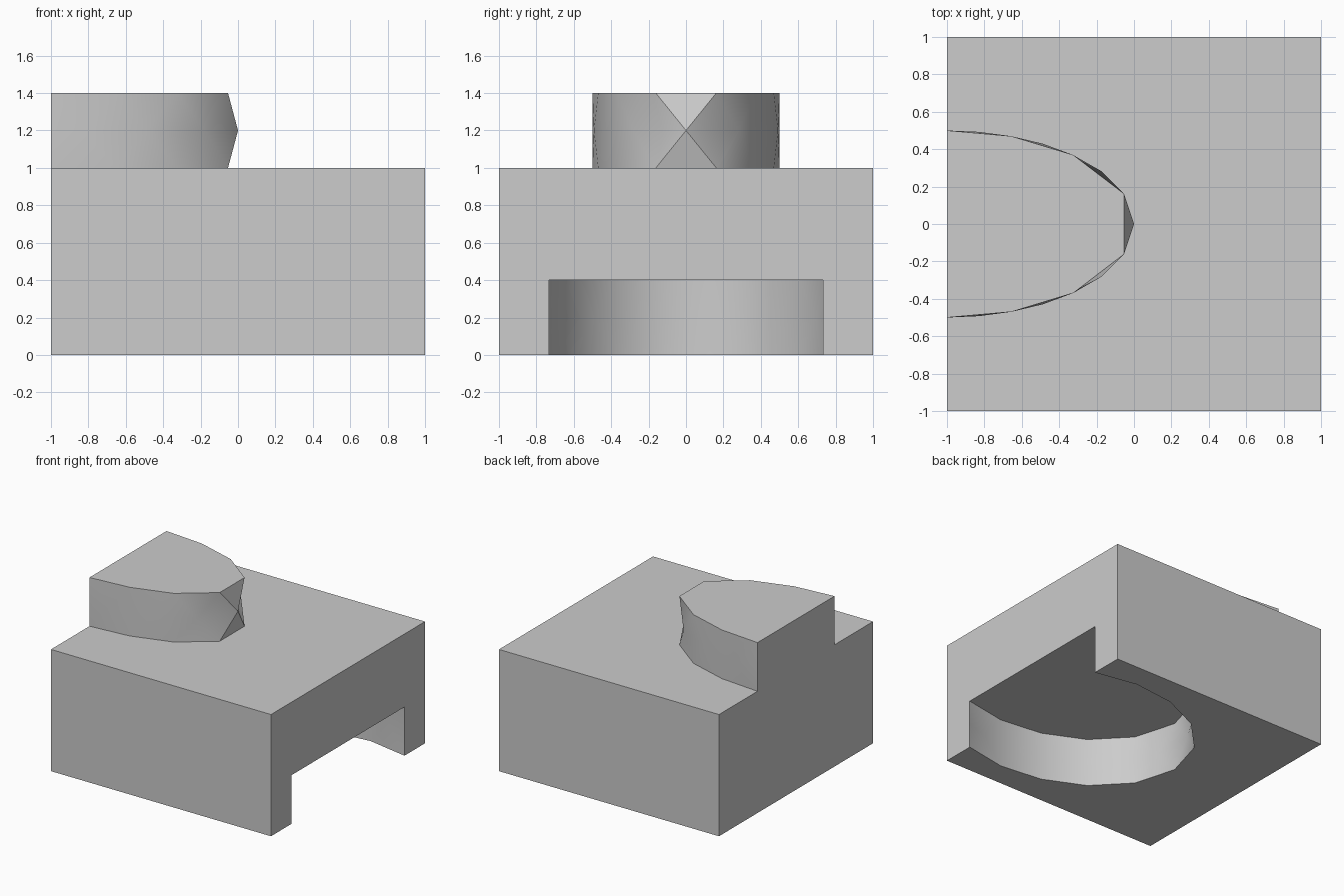
import bpy, bmesh
from math import cos, sin, acos, pi, dist, radians

cube = bpy.data.objects.get("Cube")
if cube:
    bpy.data.objects.remove(cube, do_unlink=True)


def even_arc(centre_x, rx, ry, side, end_angle, count):
    """Points evenly spaced along an elliptical arc whose tip points along side."""
    steps = 2000
    fine = []
    for i in range(steps + 1):
        a = end_angle * (2 * i / steps - 1)
        fine.append((centre_x + side * rx * cos(a), ry * sin(a)))
    length = [0.0]
    for p, q in zip(fine, fine[1:]):
        length.append(length[-1] + dist(p, q))
    points, j = [], 0
    for i in range(count + 1):
        while j < steps and length[j] < length[-1] * i / count - 1e-9:
            j += 1
        points.append(fine[j])
    return points


bm = bmesh.new()


def faceted_wall(points, low, high):
    """Wall of staggered triangles; returns its low, middle and high rows."""
    outer = points[::2]
    middle = [points[0]] + points[1::2] + [points[-1]]
    rows = [[bm.verts.new((x, y, z)) for x, y in row]
            for row, z in ((outer, low), (middle, (low + high) / 2), (outer, high))]
    mid = rows[1]
    for edge in (rows[0], rows[2]):
        for k, v in enumerate(edge):
            bm.faces.new((v, mid[k], mid[k + 1]))
            if k + 1 < len(edge):
                bm.faces.new((v, edge[k + 1], mid[k + 1]))
    return rows


# Block corners, keyed by the sign of x, y and the level
corner = {(x, y, z): bm.verts.new((x, y, z))
          for x in (-1, 1) for y in (-1, 1) for z in (0, 1)}

# Raised half-oval step on top and half-oval recess underneath
step = faceted_wall(even_arc(-1, 1, 0.5, 1, pi / 2, 14), 1, 1.4)
recess = faceted_wall(even_arc(0.6, 1, 0.8, -1, acos(-0.4), 20), 0, 0.4)
bm.faces.new(step[2])
bm.faces.new(recess[2])

# Top and underside, each notched by an oval
for row, side, z in ((step[0], -1, 1), (recess[0], 1, 0)):
    bm.faces.new([corner[side, -1, z]] + row +
                 [corner[side, 1, z], corner[-side, 1, z], corner[-side, -1, z]])

# Ends, following the outline of the step and of the recess
for rows, side, z in ((step, -1, 1), (recess, 1, 0)):
    outline = [r[0] for r in rows] + [r[-1] for r in reversed(rows)]
    bm.faces.new([corner[side, -1, z]] + outline +
                 [corner[side, 1, z], corner[side, 1, 1 - z], corner[side, -1, 1 - z]])

# Front and back
for y in (-1, 1):
    bm.faces.new([corner[-1, y, 0], corner[1, y, 0], corner[1, y, 1], corner[-1, y, 1]])

bmesh.ops.recalc_face_normals(bm, faces=bm.faces)
mesh = bpy.data.meshes.new("stepped_block")
bm.to_mesh(mesh)
bm.free()
block = bpy.data.objects.new("stepped_block", mesh)
bpy.context.collection.objects.link(block)

# Plain grey
grey = bpy.data.materials.new("light_grey")
grey.use_nodes = True
colour = (0.604, 0.604, 0.604, 1)
grey.diffuse_color = colour
grey.node_tree.nodes["Principled BSDF"].inputs["Base Color"].default_value = colour
mesh.materials.append(grey)

# Soft shading on the curved walls, crisp elsewhere
bpy.ops.object.select_all(action="DESELECT")
block.select_set(True)
bpy.context.view_layer.objects.active = block
bpy.ops.object.shade_smooth_by_angle(angle=radians(30))
